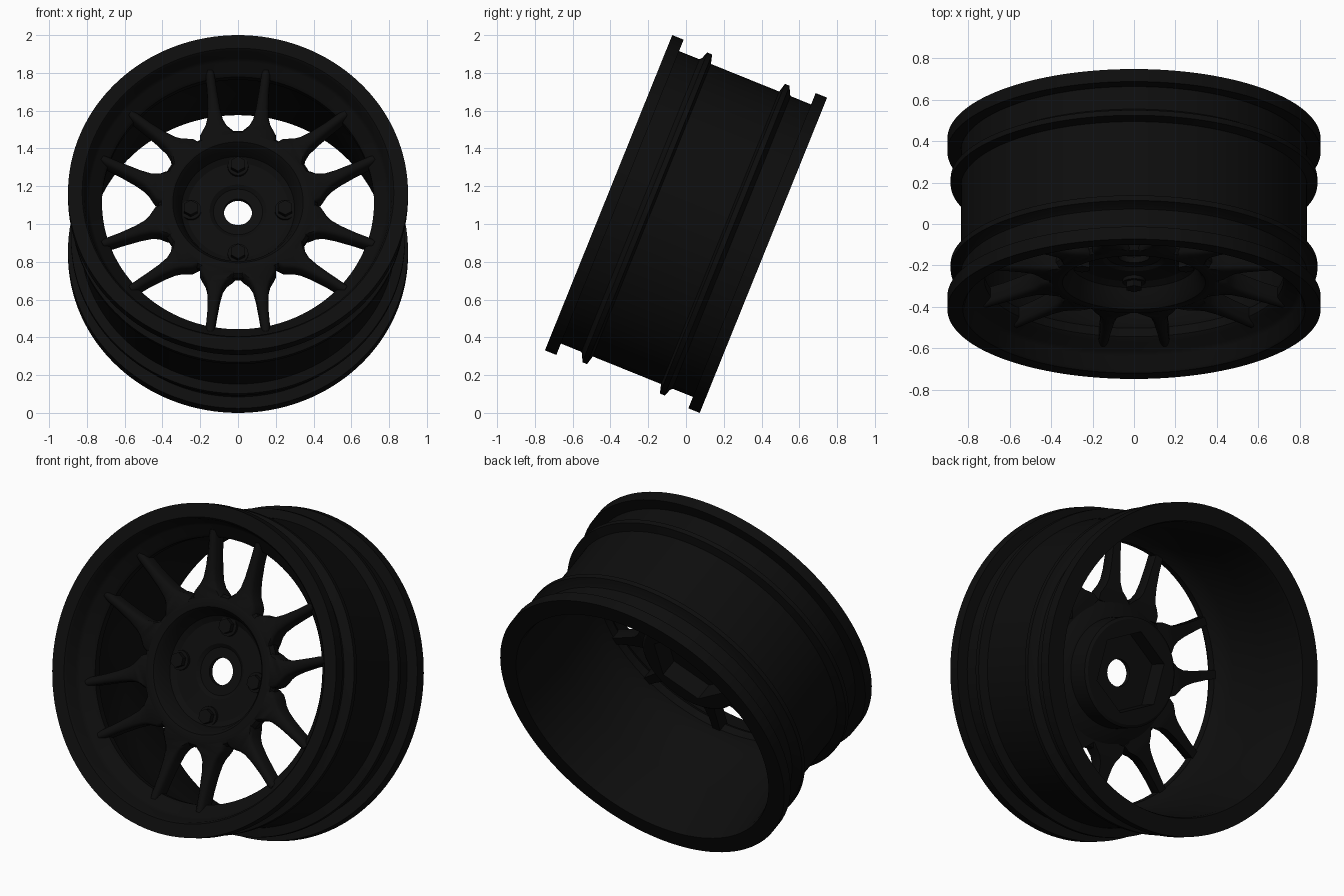
import bpy, bmesh, math
from mathutils import Matrix

if "Cube" in bpy.data.objects:
    bpy.data.objects.remove(bpy.data.objects["Cube"])

# Wheel space: y runs along the axle (front is negative), z is up in the wheel plane
TILT = Matrix.Translation((0, 0, 1)) @ Matrix.Rotation(math.radians(-22), 4, 'X')

black = bpy.data.materials.new("black_plastic")
black.diffuse_color = (0.004, 0.004, 0.004, 1)
black.use_nodes = True
black.node_tree.nodes["Principled BSDF"].inputs["Base Color"].default_value = black.diffuse_color


def finish(name, bm, angle=30):
    bmesh.ops.recalc_face_normals(bm, faces=bm.faces)
    bm.transform(TILT)
    mesh = bpy.data.meshes.new(name)
    bm.to_mesh(mesh)
    bm.free()
    mesh.materials.append(black)
    ob = bpy.data.objects.new(name, mesh)
    bpy.context.collection.objects.link(ob)
    bpy.ops.object.select_all(action='DESELECT')
    ob.select_set(True)
    bpy.context.view_layer.objects.active = ob
    bpy.ops.object.shade_smooth_by_angle(angle=math.radians(angle))
    return ob


def hexagon(a):
    """Radius factor that turns a circle into a hexagon with a corner at the top."""
    step = math.pi / 3
    return math.cos(step / 2) / math.cos((a % step) - step / 2)


def lathe(name, profile, seg=96):
    """Closed profile of (radius, depth[, True for hexagonal]) spun round the axle."""
    bm = bmesh.new()
    rings = []
    for p in profile:
        ring = []
        for i in range(seg):
            a = 2 * math.pi * i / seg
            r = p[0] * (hexagon(a) if len(p) > 2 else 1)
            ring.append(bm.verts.new((r * math.sin(a), p[1], r * math.cos(a))))
        rings.append(ring)
    for k, ring in enumerate(rings):
        nxt = rings[(k + 1) % len(rings)]
        for i in range(seg):
            j = (i + 1) % seg
            bm.faces.new((ring[i], ring[j], nxt[j], nxt[i]))
    return finish(name, bm)


# Barrel with end flanges, two tyre ridges and a stepped front lip
lathe("rim_barrel", [
    (0.90, -0.442), (0.90, -0.377), (0.835, -0.377), (0.835, -0.26),
    (0.848, -0.25), (0.884, -0.235), (0.884, -0.208), (0.835, -0.195),
    (0.835, 0.195), (0.884, 0.208), (0.884, 0.235), (0.848, 0.25),
    (0.835, 0.26), (0.835, 0.377), (0.90, 0.377), (0.90, 0.442),
    (0.80, 0.442), (0.793, 0.42), (0.785, 0.10), (0.775, -0.15),
    (0.75, -0.22), (0.722, -0.25), (0.72, -0.295), (0.735, -0.315),
    (0.785, -0.345), (0.80, -0.365), (0.815, -0.43), (0.825, -0.442)], 128)

# Dished hub with a rear boss and a hexagonal drive socket
lathe("hub", [
    (0.075, -0.17), (0.13, -0.17), (0.15, -0.185), (0.27, -0.19),
    (0.30, -0.21), (0.325, -0.28), (0.345, -0.305), (0.38, -0.31),
    (0.405, -0.30), (0.42, -0.275), (0.415, -0.23), (0.37, -0.19),
    (0.30, -0.165), (0.30, -0.04), (0.285, -0.03), (0.23, -0.03, True),
    (0.23, -0.14, True), (0.075, -0.14)])

# Six pairs of spokes, each flared where it meets the hub
# (distance out, inner edge, outer edge, front depth, back depth)
STATIONS = [
    (0.35, 0.00, 0.200, -0.305, -0.20), (0.39, 0.00, 0.200, -0.305, -0.20),
    (0.42, 0.03, 0.185, -0.305, -0.20), (0.445, 0.06, 0.172, -0.305, -0.205),
    (0.48, 0.08, 0.163, -0.305, -0.21), (0.54, 0.095, 0.160, -0.31, -0.22),
    (0.63, 0.11, 0.163, -0.32, -0.235), (0.71, 0.122, 0.170, -0.33, -0.245),
    (0.745, 0.13, 0.168, -0.335, -0.25)]


def add_spoke(bm, angle, side):
    turn = Matrix.Rotation(angle, 4, 'Y')
    rings = []
    for out, x0, x1, front, back in STATIONS:
        c = min(0.016, (x1 - x0) * 0.3)
        section = [(x0, back), (x0, front + c), (x0 + c, front),
                   (x1 - c, front), (x1, front + c), (x1, back)]
        rings.append([bm.verts.new(turn @ Matrix.Translation((side * x, y, out)).translation)
                      for x, y in section])
    for a, b in zip(rings, rings[1:]):
        for i in range(6):
            j = (i + 1) % 6
            bm.faces.new((a[i], a[j], b[j], b[i]))
    bm.faces.new(rings[0])
    bm.faces.new(rings[-1])


bm = bmesh.new()
for n in range(6):
    for side in (-1, 1):
        add_spoke(bm, n * math.pi / 3, side)
finish("spokes", bm, 50)

# Four wheel nuts on round washers in the hub dish
bm = bmesh.new()
for n in range(4):
    a = n * math.pi / 2
    for sides, radius, y0, y1 in ((24, 0.055, -0.18, -0.205), (6, 0.042, -0.18, -0.235)):
        place = (Matrix.Translation((0.25 * math.sin(a), (y0 + y1) / 2, 0.25 * math.cos(a)))
                 @ Matrix.Rotation(math.pi / 2, 4, 'X'))
        bmesh.ops.create_cone(bm, cap_ends=True, segments=sides, radius1=radius,
                              radius2=radius, depth=y0 - y1, matrix=place)
finish("wheel_nuts", bm)
